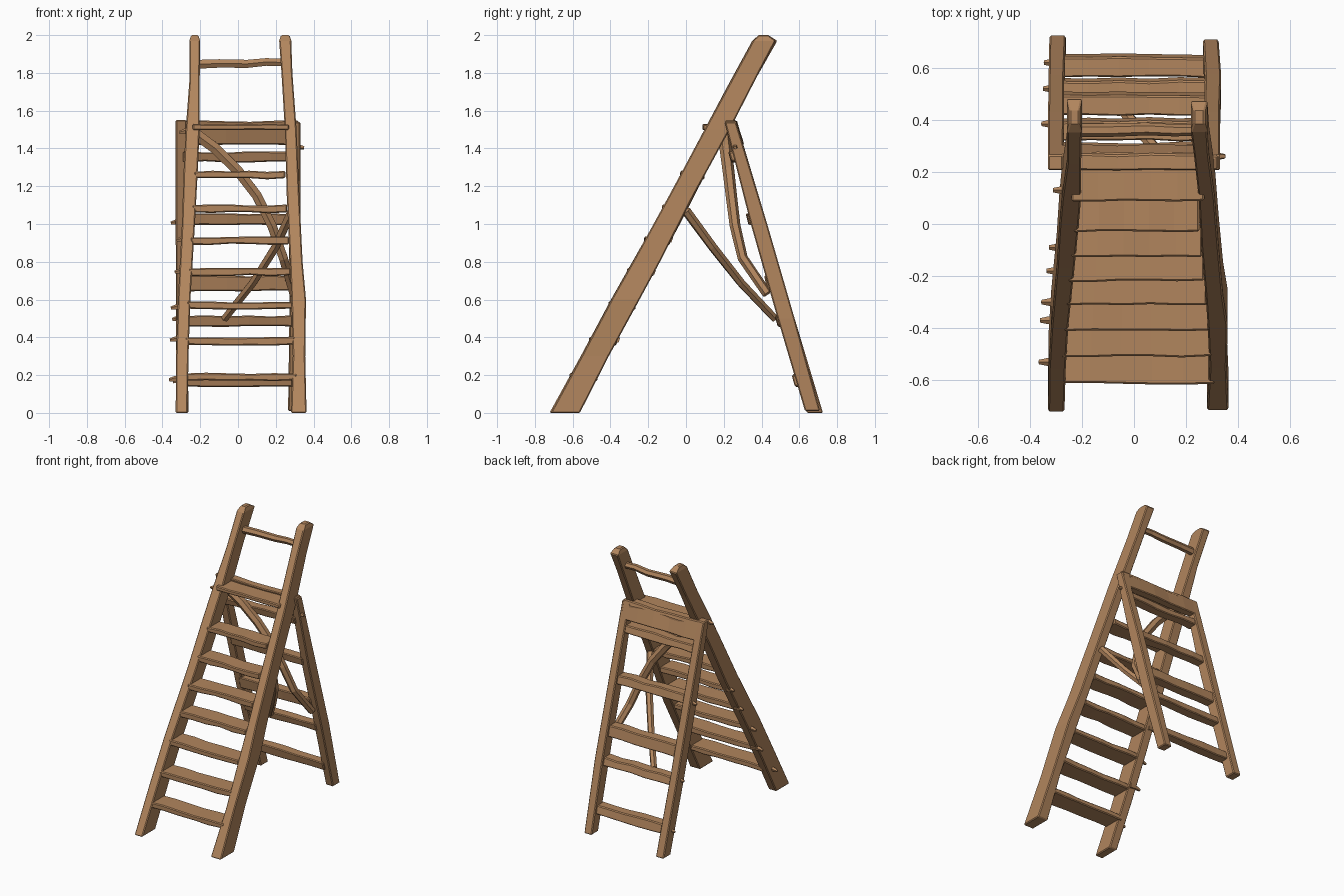
import bpy, bmesh, math, random
from mathutils import Vector

if "Cube" in bpy.data.objects:
    bpy.data.objects.remove(bpy.data.objects["Cube"])

random.seed(4)
wood = bpy.data.materials.new("weathered wood")
wood.diffuse_color = (0.44, 0.235, 0.11, 1)
wood.use_nodes = True
wood.node_tree.nodes["Principled BSDF"].inputs["Base Color"].default_value = wood.diffuse_color


def finish(name, bm, bevel=0.006):
    bmesh.ops.recalc_face_normals(bm, faces=bm.faces)
    me = bpy.data.meshes.new(name)
    bm.to_mesh(me)
    bm.free()
    me.materials.append(wood)
    ob = bpy.data.objects.new(name, me)
    bpy.context.collection.objects.link(ob)
    if bevel:
        mod = ob.modifiers.new("worn edges", 'BEVEL')
        mod.width = bevel
        mod.segments = 1
        mod.limit_method = 'ANGLE'
        mod.angle_limit = math.radians(50)
    return ob


def loft(name, rings, bevel=0.006):
    """Skin a list of equal point rings and cap both ends."""
    bm = bmesh.new()
    vs = [[bm.verts.new(p) for p in r] for r in rings]
    n = len(rings[0])
    for a, b in zip(vs, vs[1:]):
        for i in range(n):
            j = (i + 1) % n
            bm.faces.new((a[i], a[j], b[j], b[i]))
    bm.faces.new(vs[0])
    bm.faces.new(vs[-1])
    return finish(name, bm, bevel)


def post(name, stations):
    """Leaning post from horizontal slices (z, x0, x1, y0, y1)."""
    return loft(name, [[(x0, y0, z), (x1, y0, z), (x1, y1, z), (x0, y1, z)]
                       for z, x0, x1, y0, y1 in stations])


def plank(name, x0, x1, y0, y1, z0, z1, lean=0.0, wob=0.004):
    """Slightly uneven board along x; lean shifts its upper edge in y."""
    rings = []
    for i in range(6):
        x = x0 + (x1 - x0) * i / 5
        a, b, c, d = (random.uniform(-wob, wob) for _ in range(4))
        rings.append([(x, y0 + a, z0 + c), (x, y1 + b, z0 + c),
                      (x, y1 + b + lean, z1 + d), (x, y0 + a + lean, z1 + d)])
    return loft(name, rings)


def stick(name, pts, r0, r1, sides=6):
    """Rough tapered stick following points."""
    pts = [Vector(p) for p in pts]
    rings = []
    for i, p in enumerate(pts):
        t = (pts[min(i + 1, len(pts) - 1)] - pts[max(i - 1, 0)]).normalized()
        up = Vector((0, 1, 0)) if abs(t.y) < 0.8 else Vector((1, 0, 0))
        u = t.cross(up).normalized()
        v = t.cross(u)
        r = r0 + (r1 - r0) * i / (len(pts) - 1)
        rings.append([p + r * (u * math.cos(2 * math.pi * (k + .5) / sides)
                               + v * math.sin(2 * math.pi * (k + .5) / sides))
                      for k in range(sides)])
    return loft(name, rings, 0)


def rail_front(z):
    return -0.72 + 0.545 * z


def rail_back(z):
    return -0.565 + 0.53 * z


def leg_mid(z):
    return 0.675 - 0.286 * z


# front rails, leaning back and narrowing upward
rails = {
    "left_front_rail": [(0, -.33, -.267), (.3, -.328, -.262), (.6, -.318, -.252), (1, -.297, -.228),
                        (1.3, -.287, -.212), (1.5, -.277, -.203), (1.75, -.258, -.203), (1.97, -.258, -.2)],
    "right_front_rail": [(0, .28, .363), (.3, .29, .356), (.6, .283, .36), (.8, .275, .342),
                         (1.15, .258, .325), (1.5, .248, .31), (1.8, .23, .288), (1.97, .218, .282)],
}
for name, st in rails.items():
    rows = [(z, a, b, rail_front(z) + random.uniform(-.005, .005), rail_back(z) + random.uniform(-.005, .005))
            for z, a, b in st]
    rows.append((2.0, st[-1][1] + .01, st[-1][2] - .01, .385, .435))
    post(name, rows)

# treads between the front rails
for i, z in enumerate((.19, .38, .568, .747, .912, 1.08, 1.26)):
    w = .31 - .055 * z
    plank(f"tread_{i + 1}", -w + .01, w + .01, rail_front(z) + .003, rail_back(z) - .006, z - .02, z + .02)
plank("top_platform", -.24, .27, .09, .275, 1.495, 1.53)

# hand bar between the rail tops
stick("hand_bar", [(-.23, .36, 1.845), (-.1, .36, 1.85), (.05, .365, 1.848), (.15, .36, 1.858), (.25, .36, 1.855)],
      .027, .022)

# rear legs
for name, rows in {
    "left_rear_leg": [(0, -.325, -.262, .64, .725), (.5, -.328, -.268, .485, .575),
                      (1, -.33, -.268, .343, .43), (1.55, -.33, -.272, .205, .265)],
    "right_rear_leg": [(.01, .265, .325, .63, .71), (.5, .272, .335, .485, .575),
                       (1, .27, .33, .343, .43), (1.54, .272, .33, .205, .265)],
}.items():
    post(name, rows)

# rear header board and rungs
plank("rear_header", -.32, .32, .245, .305, 1.42, 1.545, lean=-.038)
for i, (z, h) in enumerate(((.17, .032), (.485, .028), (.685, .04), (1.025, .028), (1.355, .026))):
    y = leg_mid(z) - .008
    plank(f"rear_rung_{i + 1}", -.29, .29, y - .04, y + .035, z - h, z + h, lean=-.015)

# bent branch braces
stick("long_brace", [(-.23, .2, 1.48), (-.12, .21, 1.40), (.0, .225, 1.28), (.1, .24, 1.15),
                     (.18, .26, .99), (.24, .3, .82), (.295, .43, .63)], .034, .026)
stick("short_brace", [(.285, 0, 1.07), (.2, .14, .88), (.08, .29, .69), (-.07, .47, .50)], .026, .022)

# protruding peg ends on the outer faces
pegs = [(-1, -.53, .18, .365), (-1, -.37, .39, .36), (-1, -.30, .56, .355), (-1, -.18, .75, .335),
        (-1, -.09, .92, .325), (-1, .13, 1.49, .31), (-1, .62, .17, .345), (-1, .52, .5, .348),
        (-1, .385, 1.01, .355), (1, .26, 1.41, .35)]
for i, (s, y, z, x) in enumerate(pegs):
    stick(f"peg_{i + 1}", [(s * .27, y, z), (s * (x - .03), y, z), (s * x, y, z - .006)], .022, .009, 5)
